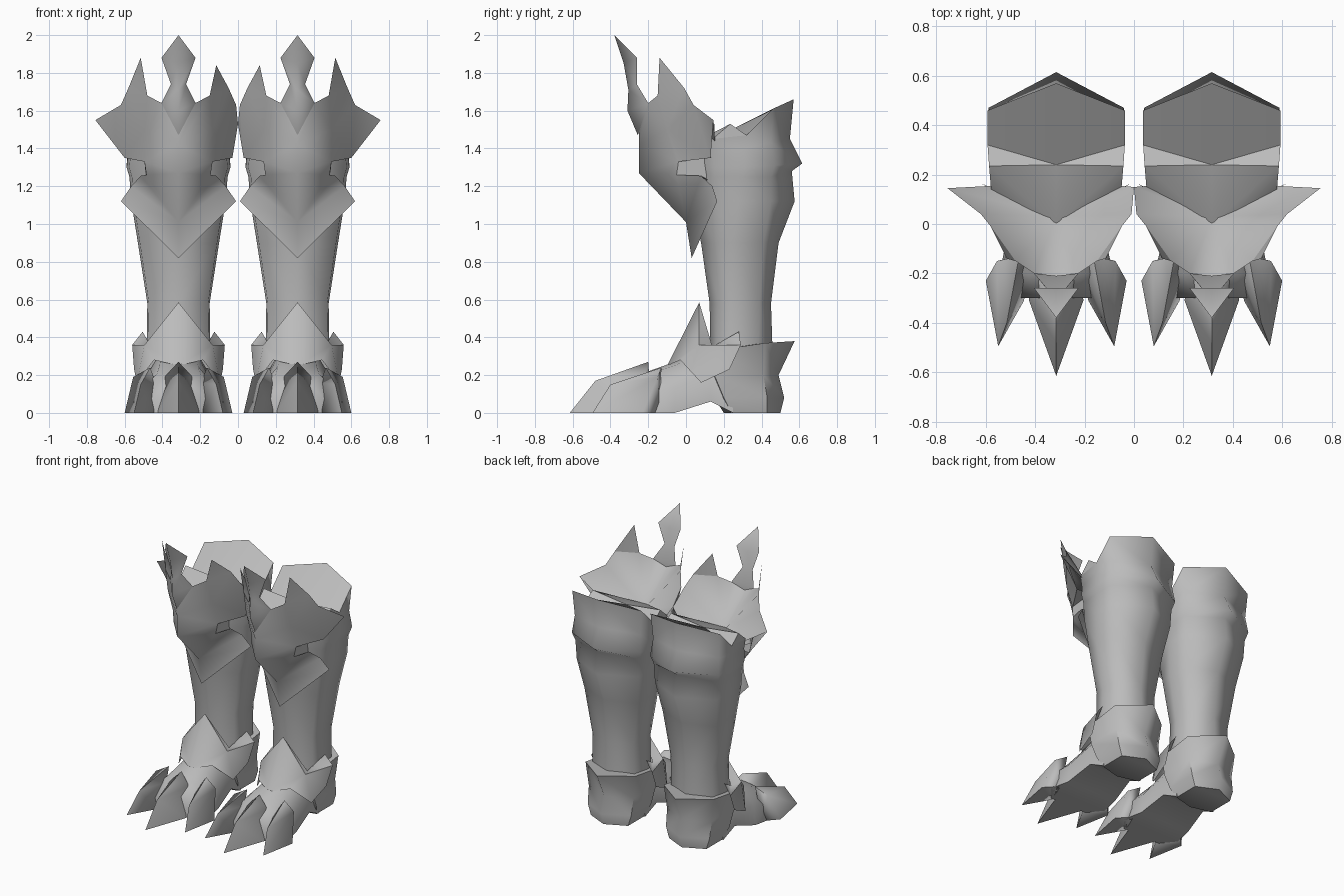
import bpy, bmesh, math

if "Cube" in bpy.data.objects:
    bpy.data.objects.remove(bpy.data.objects["Cube"])

CX = 0.315  # centre of one leg
steel = bpy.data.materials.new("grey_steel")
steel.diffuse_color = (0.5, 0.5, 0.5, 1)
steel.use_nodes = True
steel.node_tree.nodes["Principled BSDF"].inputs["Base Color"].default_value = steel.diffuse_color


def finish(name, bm, angle=75, outward=None):
    bmesh.ops.remove_doubles(bm, verts=bm.verts, dist=0.0005)
    bmesh.ops.recalc_face_normals(bm, faces=bm.faces)
    if outward:  # open shells: make the front side face forward
        if sum(f.normal.y * f.calc_area() for f in bm.faces) * outward > 0:
            bmesh.ops.reverse_faces(bm, faces=bm.faces)
    bmesh.ops.translate(bm, verts=bm.verts, vec=(CX, 0, 0))
    me = bpy.data.meshes.new(name)
    bm.to_mesh(me)
    bm.free()
    me.materials.append(steel)
    ob = bpy.data.objects.new(name, me)
    bpy.context.collection.objects.link(ob)
    bpy.ops.object.select_all(action='DESELECT')
    ob.select_set(True)
    bpy.context.view_layer.objects.active = ob
    bpy.ops.object.shade_smooth_by_angle(angle=math.radians(angle))
    mod = ob.modifiers.new("other_leg", 'MIRROR')
    mod.use_mirror_merge = False
    return ob


def both_sides(bm, pts, faces, inner=None):
    """Add faces named by letters, then their reflection; inner replaces reflected points."""
    for s in (1, -1):
        p = {k: (s * v[0], v[1], v[2]) for k, v in pts.items()}
        if s < 0 and inner:
            p.update(inner)
        v = {k: bm.verts.new(c) for k, c in p.items()}
        for f in faces.split():
            bm.faces.new([v[k] for k in (f if s > 0 else f[::-1])])
    loose = [x for x in bm.verts if not x.link_faces]
    bmesh.ops.delete(bm, geom=loose, context='VERTS')


def plate(name, pts, faces, inner=None, angle=75, outward=1):
    bm = bmesh.new()
    both_sides(bm, pts, faces, inner)
    return finish(name, bm, angle, outward)


def ring(bm, zs, w, ys):
    """Horizontal ring: back point, sides, front corners, front point."""
    zs = zs if isinstance(zs, tuple) else (zs,) * len(ys)
    us = (0, w, w, w * .95, 0) if len(ys) == 5 else (0, w, w, 0)
    half = list(zip(us, ys, zs))
    pts = half + [(-u, y, z) for u, y, z in half[-2:0:-1]]
    return [bm.verts.new(p) for p in pts]


def bridge(bm, rings):
    for a, b in zip(rings, rings[1:]):
        n = len(a)
        for i in range(n):
            bm.faces.new((a[i], a[(i + 1) % n], b[(i + 1) % n], b[i]))


# Leg shaft with a notched, closed top
bm = bmesh.new()
rings = [ring(bm, *r) for r in (
    (.28, .17, (.46, .38, .25, .18, .13)), (.58, .165, (.45, .39, .25, .18, .125)),
    (.9, .215, (.49, .41, .25, .16, .08)), (1.12, .25, (.575, .45, .28, .15, .03)),
    ((1.28, 1.25, 1.25, 1.25, 1.25), .26, (.56, .45, .3, .15, .01)),
    ((1.32, 1.31, 1.3, 1.3, 1.3), .275, (.615, .47, .31, .15, .01)),
    ((1.45, 1.43, 1.4, 1.38, 1.36), .265, (.55, .45, .31, .14, .0)),
    ((1.66, 1.61, 1.47, 1.45, 1.41), .278, (.57, .46, .32, .14, .0)))]
bridge(bm, rings)
bm.faces.new(rings[0])
finish("leg_shaft", bm)
plate("shaft_top", {'b': (0, .57, 1.66), 's': (.278, .46, 1.61), 'f': (.278, .32, 1.47),
                    'v': (0, .24, 1.50), 'r': (.272, .235, 1.53), 'q': (.264, .14, 1.45),
                    'c': (0, 0, 1.41)}, "bsfv vfr vrc rqc frq", angle=30, outward=-1)

# Heel cup with flared collar
bm = bmesh.new()
rings = [ring(bm, *r) for r in (
    (0, .15, (.5, .43, .24, .2)), (.08, .175, (.52, .43, .2, .15)),
    (.2, .18, (.49, .41, .15, .12)), ((.38, .37, .33, .33), .2, (.575, .42, .15, .1)))]
bridge(bm, rings)
bm.faces.new(rings[0])
bm.faces.new(rings[-1])
finish("heel_cup", bm, 62)

# Foot body with raised arch
bm = bmesh.new()
rings = []
for y, w, zb, zt in ((.25, .16, 0, .34), (.13, .17, .06, .36), (-.06, .2, 0, .27),
                     (-.2, .23, 0, .22), (-.3, .15, 0, .15)):
    half = [(w, zb), (w * .95, zb + .5 * (zt - zb)), (w * .5, zt * .93)]
    sec = [(0, zb)] + half + [(0, zt)] + [(-u, z) for u, z in half[::-1]]
    rings.append([bm.verts.new((u, y, z)) for u, z in sec])
bridge(bm, rings)
bm.faces.new(rings[0])
bm.faces.new(rings[-1])
finish("foot_body", bm, 60)


# Claws
def claw(name, pts, sides):
    bm = bmesh.new()
    for s in sides:
        vs = [bm.verts.new((s * x, y, z)) for x, y, z in pts]
        bmesh.ops.convex_hull(bm, input=vs)
        bmesh.ops.delete(bm, geom=[v for v in vs if v.is_valid and not v.link_faces],
                         context='VERTS')
    finish(name, bm, 75)


claw("middle_claw", [(0, -.615, 0), (.11, -.31, 0), (-.11, -.31, 0), (.1, -.18, 0),
                     (-.1, -.18, 0), (0, -.2, .27), (.075, -.22, .19), (-.075, -.22, .19),
                     (0, -.48, .17)], (1,))
claw("side_claws", [(.235, -.495, 0), (.285, -.23, 0), (.24, -.15, .19), (.15, -.13, .24),
                    (.2, -.4, .15), (.13, -.31, 0), (.12, -.2, .16), (.2, -.14, 0)], (1, -1))

# Ankle guard
plate("ankle_guard", {
    'a': (0, .07, .585), 'b': (.145, .14, .35), 'c': (.19, .28, .43), 'd': (.245, .29, .36),
    'e': (.235, .23, .23), 'f': (.22, .08, .16), 'g': (.13, -.03, .28), 'h': (0, -.1, .25),
    'm': (.18, .07, .36)}, "abm amh mgh bcd bdm dem efm fgm")

# Knee guard: winged upper shell, tapering lower plate, side recess and inner backing
tip = {'G': (-.315, .15, 1.53), 'D': (-.2, -.14, 1.84)}
knee = {
    'A': (0, -.25, 1.62), 'B': (.09, -.2, 1.64), 'C': (.165, -.15, 1.68),
    'D': (.2, -.14, 1.88), 'E': (.265, -.01, 1.72), 'F': (.305, .04, 1.63),
    'G': (.44, .145, 1.55), 'H': (.285, .13, 1.35), 'I': (.18, -.04, 1.33),
    'J': (.17, -.05, 1.26), 'K': (.2, .08, 1.255), 'L': (.305, .165, 1.12),
    'M': (.25, .14, 1.2), 'N': (0, .03, .82), 'P': (0, -.25, 1.27), 'Q': (0, -.25, 1.42),
    'R': (0, 0, 1.01), 'S': (.18, -.1, 1.5), 'T': (0, .03, 1.39), 'U': (.25, .155, 1.43),
    'W': (.17, .14, 1.36), 'X': (.17, .14, 1.22)}
plate("knee_guard", knee,
      "ABQ BCSQ CDE CES EFS FGH FHS SHI QSI QIP PIJ PJR JKR KMR MLR LNR", tip, 120)
plate("knee_recess", knee, "IHW IWXJ JXK", tip, 30)
plate("knee_backing", knee, "GUT GFT FET ECT CBT BAT", tip, outward=-1)

# Knee crest spike
plate("knee_crest", {
    't': (0, -.38, 2.0), 'w': (.09, -.26, 1.88), 'n': (.04, -.26, 1.74),
    'b': (.09, -.2, 1.64), 'o': (0, -.255, 1.47), 'r': (0, -.33, 1.85),
    'f': (0, -.305, 1.71), 'g': (0, -.31, 1.6), 'x': (0, -.26, 1.86),
    'y': (0, -.26, 1.74), 'z': (0, -.21, 1.64)},
    "twr rwnf fnbg gbo twx xwny ynbz zbo", angle=120, outward=0)
